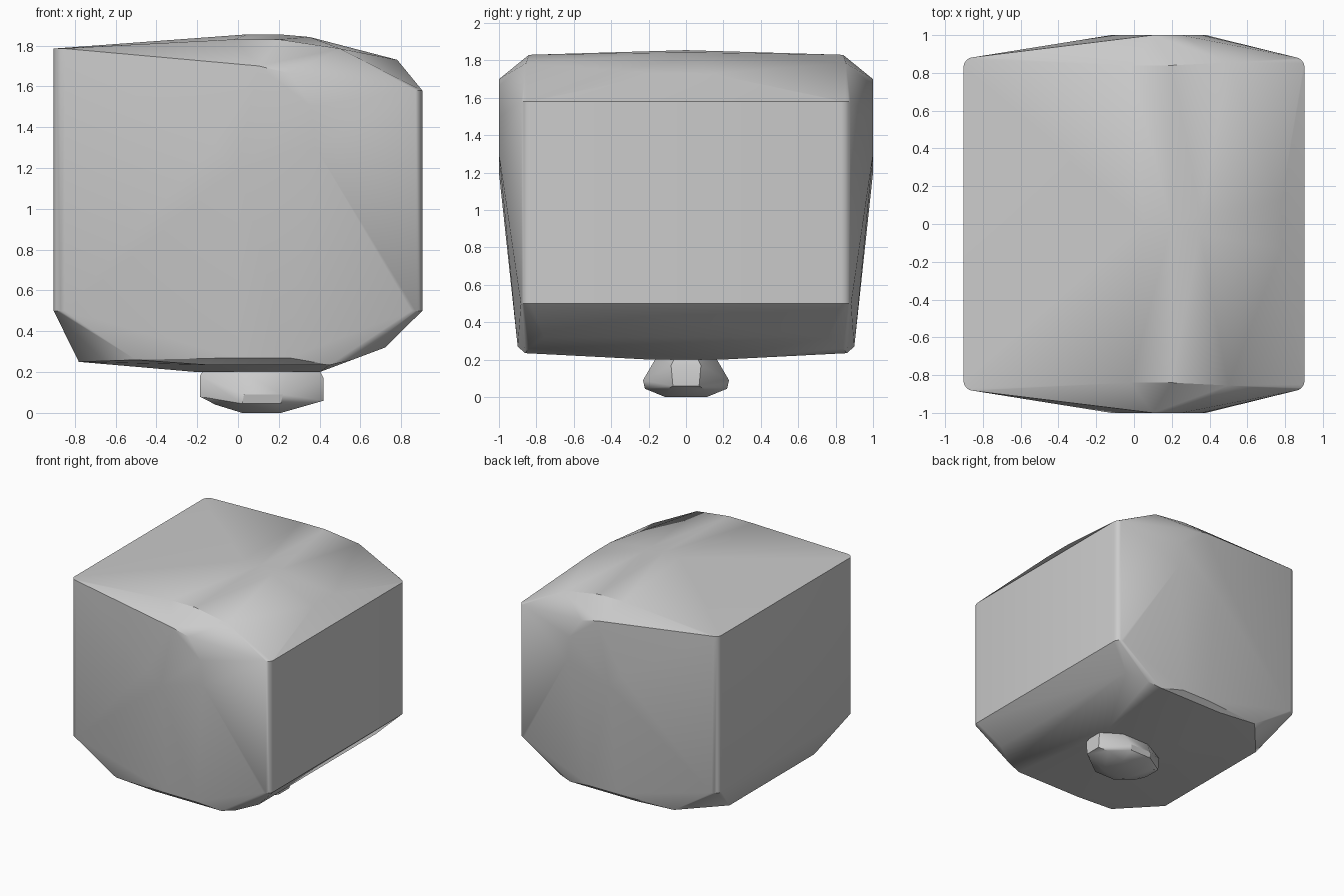
import bpy, bmesh, math

cube = bpy.data.objects.get("Cube")
if cube:
    bpy.data.objects.remove(cube)

grey = bpy.data.materials.new("plain grey")
grey.use_nodes = True
grey.diffuse_color = (0.6, 0.6, 0.6, 1)
grey.node_tree.nodes["Principled BSDF"].inputs["Base Color"].default_value = (0.6, 0.6, 0.6, 1)


def hull(name, points):
    """Faceted convex solid from half its corners, mirrored front to back."""
    bm = bmesh.new()
    for x, y, z in points:
        for side in ((-1, 1) if y else (1,)):
            bm.verts.new((x, y * side, z))
    out = bmesh.ops.convex_hull(bm, input=bm.verts)
    loose = {v for v in out["geom_interior"] + out["geom_unused"]
             if isinstance(v, bmesh.types.BMVert)}
    bmesh.ops.delete(bm, geom=list(loose), context="VERTS")
    bmesh.ops.dissolve_limit(bm, angle_limit=0.01, verts=bm.verts, edges=bm.edges)
    bmesh.ops.recalc_face_normals(bm, faces=bm.faces)
    mesh = bpy.data.meshes.new(name)
    bm.to_mesh(mesh)
    bm.free()
    mesh.materials.append(grey)
    obj = bpy.data.objects.new(name, mesh)
    bpy.context.collection.objects.link(obj)
    bpy.ops.object.select_all(action="DESELECT")
    obj.select_set(True)
    bpy.context.view_layer.objects.active = obj
    bpy.ops.object.shade_smooth_by_angle(angle=math.radians(30))
    return obj


# Rounded upright corners of the block, taller on the -x side
corners = []
for side, top in ((-1, 1.785), (1, 1.58)):
    for i in range(5):
        a = math.radians(90 * i / 4)
        x = side * (0.85 + 0.053 * math.cos(a))
        y = 0.83 + 0.053 * math.sin(a)
        corners += [(x, y, 0.5), (x, y, top)]

# Bulge on the front and back
bulge = [(-0.12, 1, 1.3), (0, 1, 1.2), (0.38, 1, 1.3), (0.36, 1, 1.5),
         (0.1, 1, 1.7), (0.25, 1, 1.665)]

# Crowned top, falling away towards +x
crown = [(-0.02, 0.84, 1.83), (0.2, 0.84, 1.83), (0.5, 0.855, 1.785),
         (0.05, 0, 1.855), (0.2, 0, 1.855), (0.35, 0.05, 1.842), (0.78, 0.13, 1.73)]

# Chamfered underside
underside = [(-0.78, 0.55, 0.25), (-0.5, 0.87, 0.26), (0, 0.9, 0.27), (0.25, 0.9, 0.27),
             (-0.15, 0.86, 0.235), (0.45, 0.86, 0.235), (0.56, 0.84, 0.26),
             (0.72, 0.76, 0.32), (-0.2, 0.18, 0.2), (0.4, 0.18, 0.2)]

hull("body", corners + bulge + crown + underside)

# Small faceted foot below
hull("foot", [(0.02, 0.11, 0), (0.21, 0.11, 0), (0.02, 0.22, 0.045), (0.21, 0.22, 0.045),
              (0.03, 0.23, 0.09), (0.22, 0.23, 0.09), (-0.11, 0.1, 0.04), (0.35, 0.1, 0.04),
              (-0.187, 0.07, 0.08), (0.42, 0.07, 0.06), (-0.187, 0.08, 0.18),
              (0.42, 0.08, 0.17), (0, 0.16, 0.21), (0.25, 0.16, 0.21),
              (-0.17, 0.06, 0.21), (0.4, 0.06, 0.21)])
